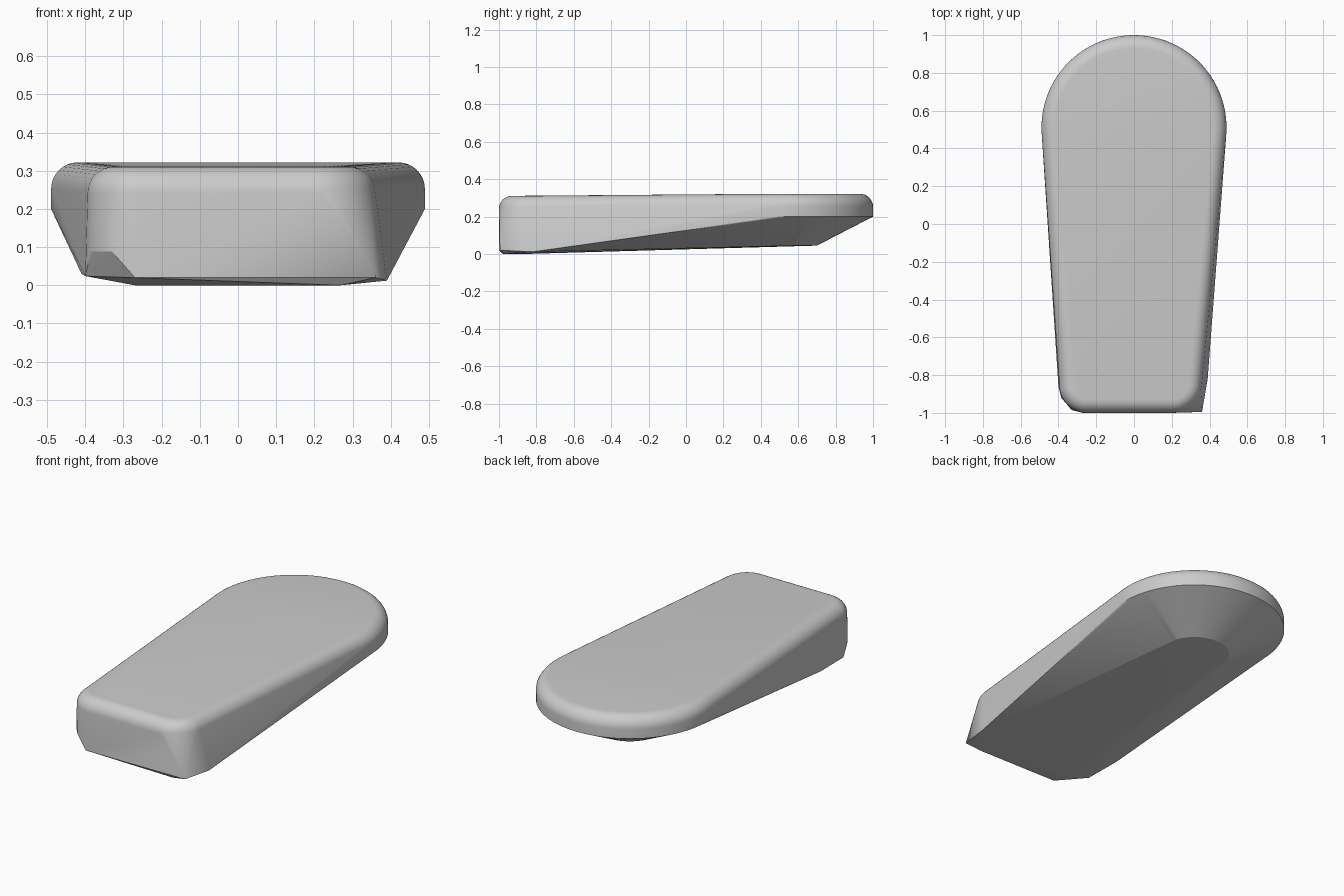
import bpy, bmesh, math

if "Cube" in bpy.data.objects:
    bpy.data.objects.remove(bpy.data.objects["Cube"])

FILLET = 0.07
bm = bmesh.new()


def arc(cx, cy, r, z, a0, a1, n):
    """Add a horizontal arc of points."""
    for i in range(n + 1):
        a = math.radians(a0 + (a1 - a0) * i / n)
        bm.verts.new((cx + r * math.cos(a), cy + r * math.sin(a), z))


def rounded_edge(cx, cy, r, z_top, a0, a1, n):
    """Stack arcs into a quarter-round top edge."""
    for k in range(9):
        t = math.pi / 2 * k / 8
        arc(cx, cy, r - FILLET + FILLET * math.cos(t),
            z_top - FILLET + FILLET * math.sin(t), a0, a1, n)


# Rounded upper rim: wide back end and two tighter front corners
rounded_edge(0, 0.51, 0.49, 0.322, -6, 186, 48)
rounded_edge(-0.25, -0.855, 0.145, 0.311, 180, 270, 12)
rounded_edge(0.2, -0.84, 0.16, 0.311, 270, 362, 12)

# Lower edge of the back rim, and the small rounded end of the underside
arc(0, 0.51, 0.49, 0.2, -6, 186, 48)
arc(0, 0.51, 0.19, 0.045, -8, 188, 32)

# Underside corners and the cut front left corner
for p in [(-0.41, -0.64, 0.03), (-0.40, -0.86, 0.024), (-0.27, -1.0, 0.02),
          (-0.385, -0.92, 0.088), (-0.33, -0.985, 0.088), (-0.27, -0.87, 0.0),
          (0.27, -0.98, 0.0), (0.36, -0.995, 0.02), (0.39, -0.82, 0.012)]:
    bm.verts.new(p)

# Wrap everything in one convex skin
res = bmesh.ops.convex_hull(bm, input=bm.verts[:])
loose = [v for v in bm.verts if not v.link_faces]
bmesh.ops.delete(bm, geom=loose, context='VERTS')
bmesh.ops.recalc_face_normals(bm, faces=bm.faces[:])

mesh = bpy.data.meshes.new("wedge_block")
bm.to_mesh(mesh)
bm.free()
block = bpy.data.objects.new("wedge_block", mesh)
bpy.context.collection.objects.link(block)
bpy.context.view_layer.objects.active = block
block.select_set(True)
bpy.ops.object.shade_smooth_by_angle(angle=math.radians(18))
